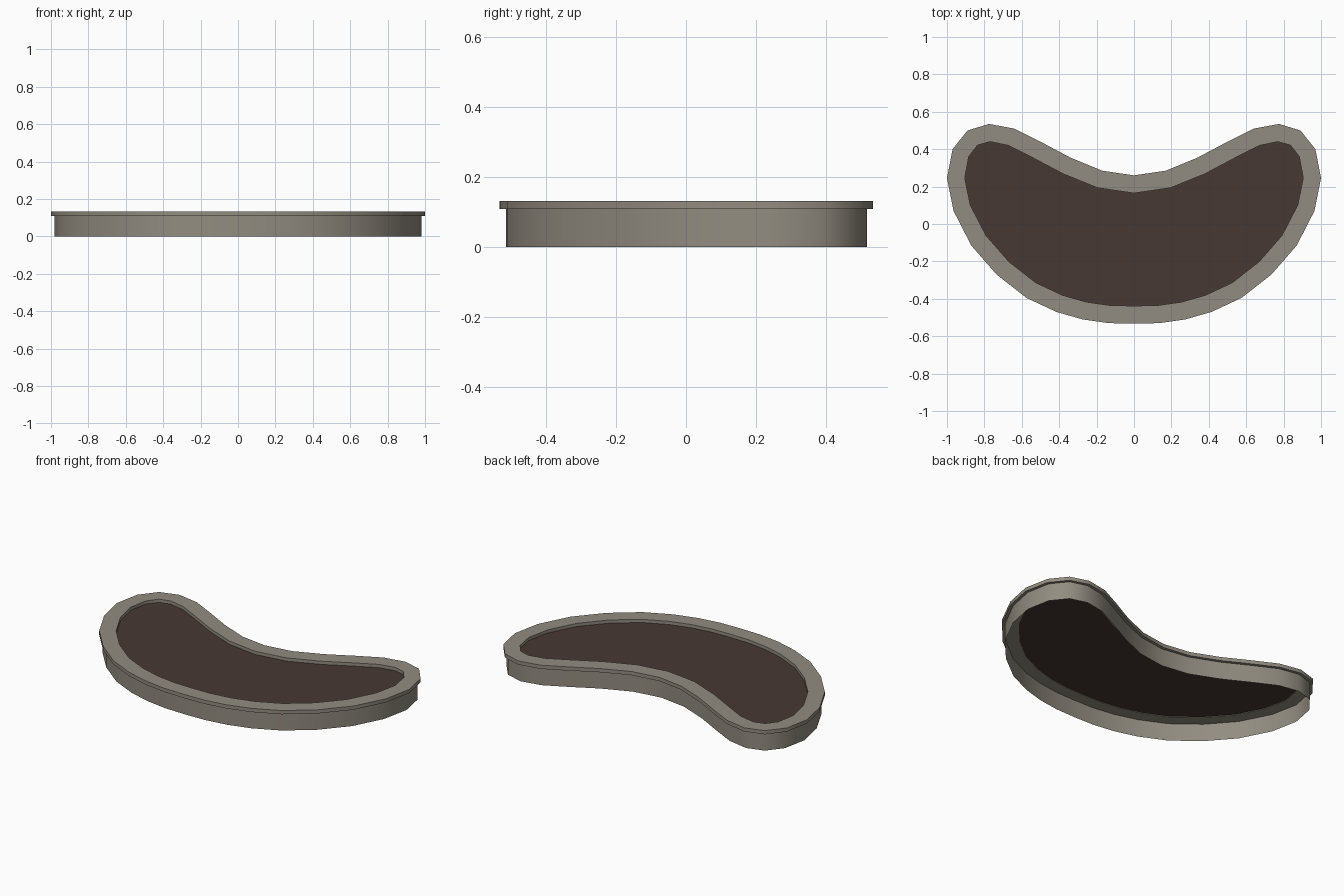
import bpy, bmesh
from mathutils import Vector

if "Cube" in bpy.data.objects:
    bpy.data.objects.remove(bpy.data.objects["Cube"])

def material(name, rgb):
    m = bpy.data.materials.new(name)
    m.diffuse_color = (*rgb, 1)
    m.use_nodes = True
    m.node_tree.nodes["Principled BSDF"].inputs["Base Color"].default_value = m.diffuse_color
    return m

stone = material("warm grey stone", (0.29, 0.265, 0.22))
soil = material("dark brown soil", (0.062, 0.040, 0.033))

# Right half of the kidney outline, from the back notch to the front middle
half = [(0, .26), (.17, .285), (.34, .355), (.50, .44), (.64, .51), (.775, .535),
        (.89, .50), (.97, .40), (1, .245), (.965, .07), (.87, -.115), (.735, -.27),
        (.575, -.395), (.415, -.47), (.275, -.51), (.135, -.53), (0, -.533)]
outline = [Vector(p) for p in half + [(-x, y) for x, y in half[-2:0:-1]]]

def inset(d):
    """Outline moved inward by d along the vertex normals."""
    out = []
    for i, p in enumerate(outline):
        a = (p - outline[i - 1]).normalized()
        b = (outline[(i + 1) % len(outline)] - p).normalized()
        t = (a + b).normalized()
        out.append(p + Vector((t.y, -t.x)) * d)
    return out

def build(name, loops, mat, closed=False, cap=False):
    """Skin a stack of (inset, z) loops; closed joins last to first, cap fills the loop."""
    bm = bmesh.new()
    rings = [[bm.verts.new((p.x, p.y, z)) for p in inset(d)] for d, z in loops]
    n = len(outline)
    pairs = list(zip(rings, rings[1:])) + ([(rings[-1], rings[0])] if closed else [])
    for lo, hi in pairs:
        for i in range(n):
            j = (i + 1) % n
            bm.faces.new((lo[j], lo[i], hi[i], hi[j]))
    if cap:
        bm.faces.new(rings[-1][::-1])
    mesh = bpy.data.meshes.new(name)
    bm.to_mesh(mesh)
    bm.free()
    mesh.materials.append(mat)
    ob = bpy.data.objects.new(name, mesh)
    bpy.context.collection.objects.link(ob)
    bpy.ops.object.select_all(action='DESELECT')
    ob.select_set(True)
    bpy.context.view_layer.objects.active = ob
    bpy.ops.object.shade_smooth_by_angle(angle=0.7)
    return ob

# Thin open-bottomed wall, overhanging rim, sunken soil sheet
build("planter_wall", [(.018, 0), (.018, .11)], stone)
build("planter_rim", [(0, .109), (0, .132), (.095, .132), (.095, .109)], stone, closed=True)
build("soil_bed", [(.095, .112)], soil, cap=True)
